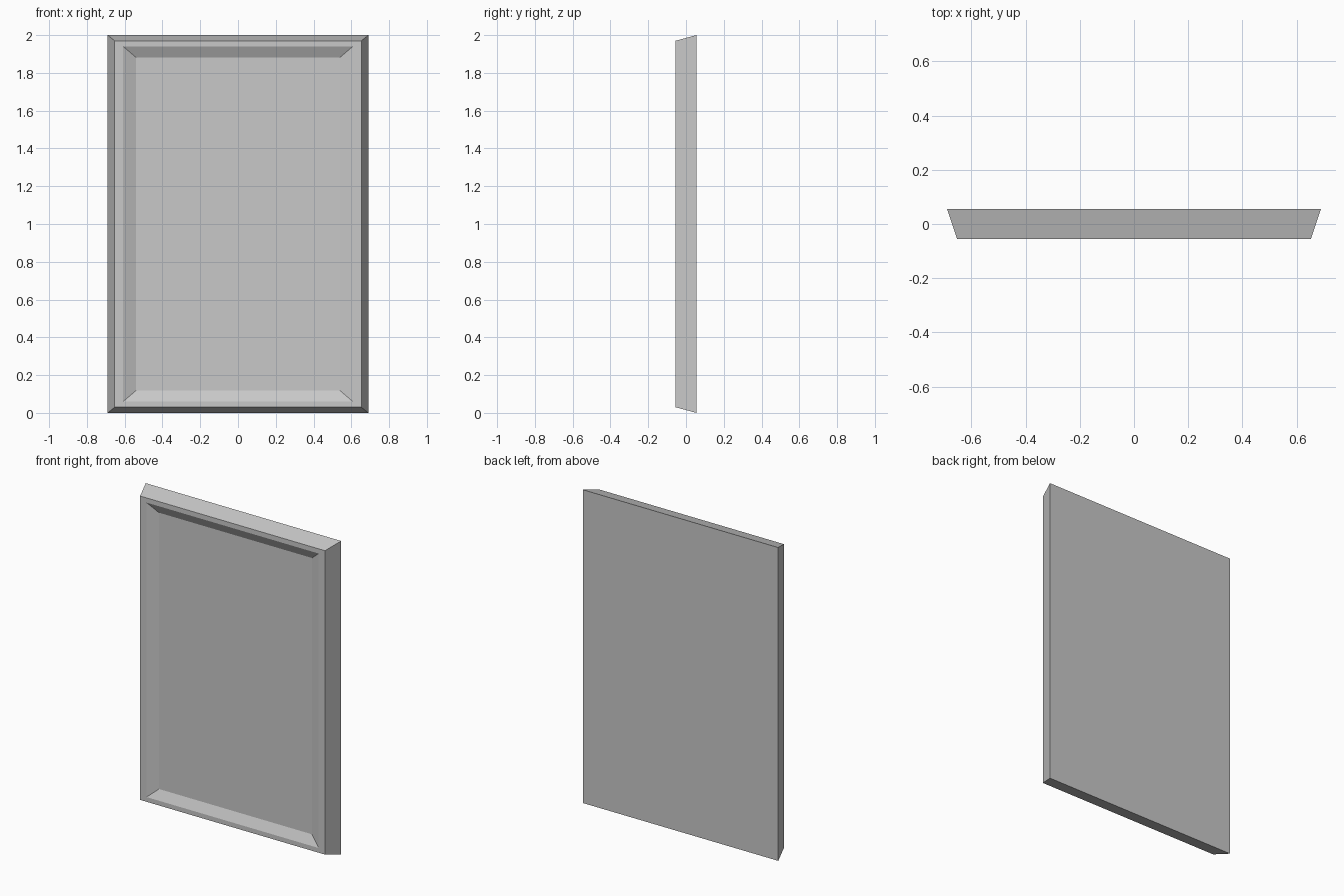
import bpy
import bmesh

default_cube = bpy.data.objects.get("Cube")
if default_cube:
    bpy.data.objects.remove(default_cube, do_unlink=True)

# Plain grey finish
grey = bpy.data.materials.new("plain grey")
grey.use_nodes = True
colour = (0.58, 0.58, 0.58, 1)
grey.diffuse_color = colour
grey.node_tree.nodes["Principled BSDF"].inputs["Base Color"].default_value = colour

# Nested rectangles: half width, inset from top and bottom, depth
HEIGHT = 2.0
steps = [
    (0.69, 0.0, 0.055),      # back edge
    (0.653, 0.03, -0.055),   # outer rim edge
    (0.608, 0.06, -0.055),   # inner rim edge
    (0.54, 0.118, -0.025),   # recessed floor
]

bm = bmesh.new()


def ring(half_width, inset, y):
    low, high = inset, HEIGHT - inset
    corners = [(-half_width, low), (half_width, low),
               (half_width, high), (-half_width, high)]
    return [bm.verts.new((x, y, z)) for x, z in corners]


rings = [ring(*step) for step in steps]

# Sloping sides, flat rim and inner bevel
for outer, inner in zip(rings, rings[1:]):
    for i in range(4):
        j = (i + 1) % 4
        bm.faces.new((outer[i], outer[j], inner[j], inner[i]))

# Back and recessed floor
bm.faces.new(rings[0][::-1])
bm.faces.new(rings[-1])
bmesh.ops.recalc_face_normals(bm, faces=bm.faces)

mesh = bpy.data.meshes.new("framed_panel")
bm.to_mesh(mesh)
bm.free()
mesh.materials.append(grey)
panel = bpy.data.objects.new("framed_panel", mesh)
bpy.context.collection.objects.link(panel)
